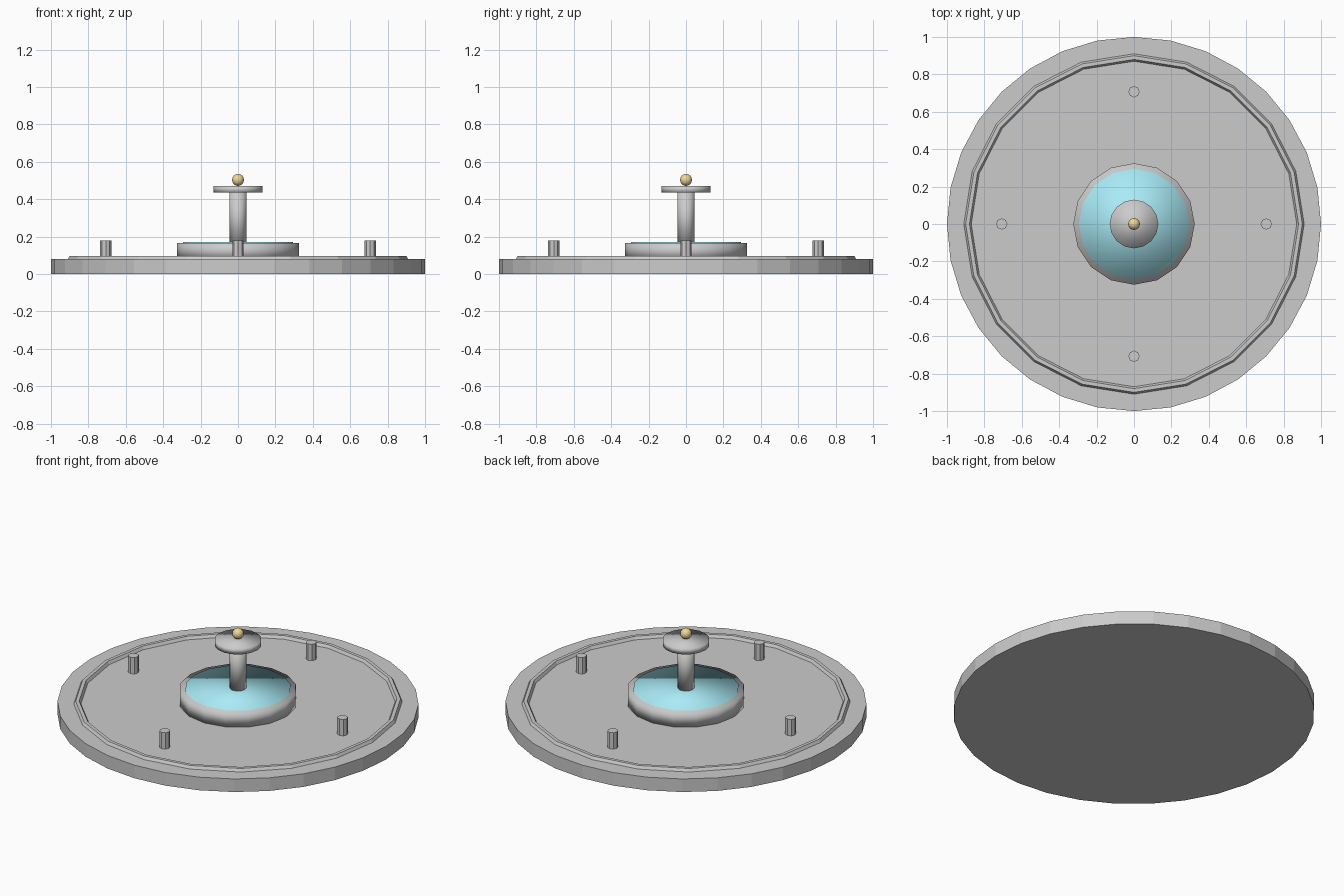
import bpy, math

if "Cube" in bpy.data.objects:
    bpy.data.objects.remove(bpy.data.objects["Cube"])


def material(name, rgb):
    m = bpy.data.materials.new(name)
    m.diffuse_color = (*rgb, 1)
    m.use_nodes = True
    m.node_tree.nodes["Principled BSDF"].inputs["Base Color"].default_value = m.diffuse_color
    return m


def finish(name, smooth=False, mat=None):
    ob = bpy.context.object
    ob.name = name
    if smooth:
        bpy.ops.object.shade_smooth()
    if mat:
        ob.data.materials.append(mat)
    return ob


def disc(name, sides, radius, z0, z1, x=0, y=0, smooth=False, mat=None):
    bpy.ops.mesh.primitive_cylinder_add(vertices=sides, radius=radius, depth=z1 - z0,
                                        location=(x, y, (z0 + z1) / 2))
    return finish(name, smooth, mat)


water = material("water_blue", (0.4, 0.83, 0.93))
gold = material("gold", (0.87, 0.68, 0.32))

# Round base plate with raised faceted ring
disc("base_plate", 32, 1.0, 0, 0.08)
bpy.ops.mesh.primitive_torus_add(major_segments=20, minor_segments=6,
                                 major_radius=0.89, minor_radius=0.02,
                                 location=(0, 0, 0.08))
finish("base_ring")

# Four short pins around the base
for i in range(4):
    a = i * math.pi / 2
    disc(f"pin_{i + 1}", 8, 0.03, 0.08, 0.18, 0.707 * math.cos(a), 0.707 * math.sin(a))

# Central basin filled with water
disc("basin", 16, 0.325, 0.08, 0.167, smooth=True)
disc("water", 16, 0.295, 0.09, 0.172, smooth=True, mat=water)

# Pedestal, upper dish and finial ball
disc("pedestal", 12, 0.046, 0.16, 0.44, smooth=True)
disc("upper_dish", 16, 0.13, 0.435, 0.47, smooth=True)
bpy.ops.mesh.primitive_uv_sphere_add(segments=16, ring_count=8, radius=0.032,
                                     location=(0, 0, 0.503))
finish("finial_ball", True, gold)
